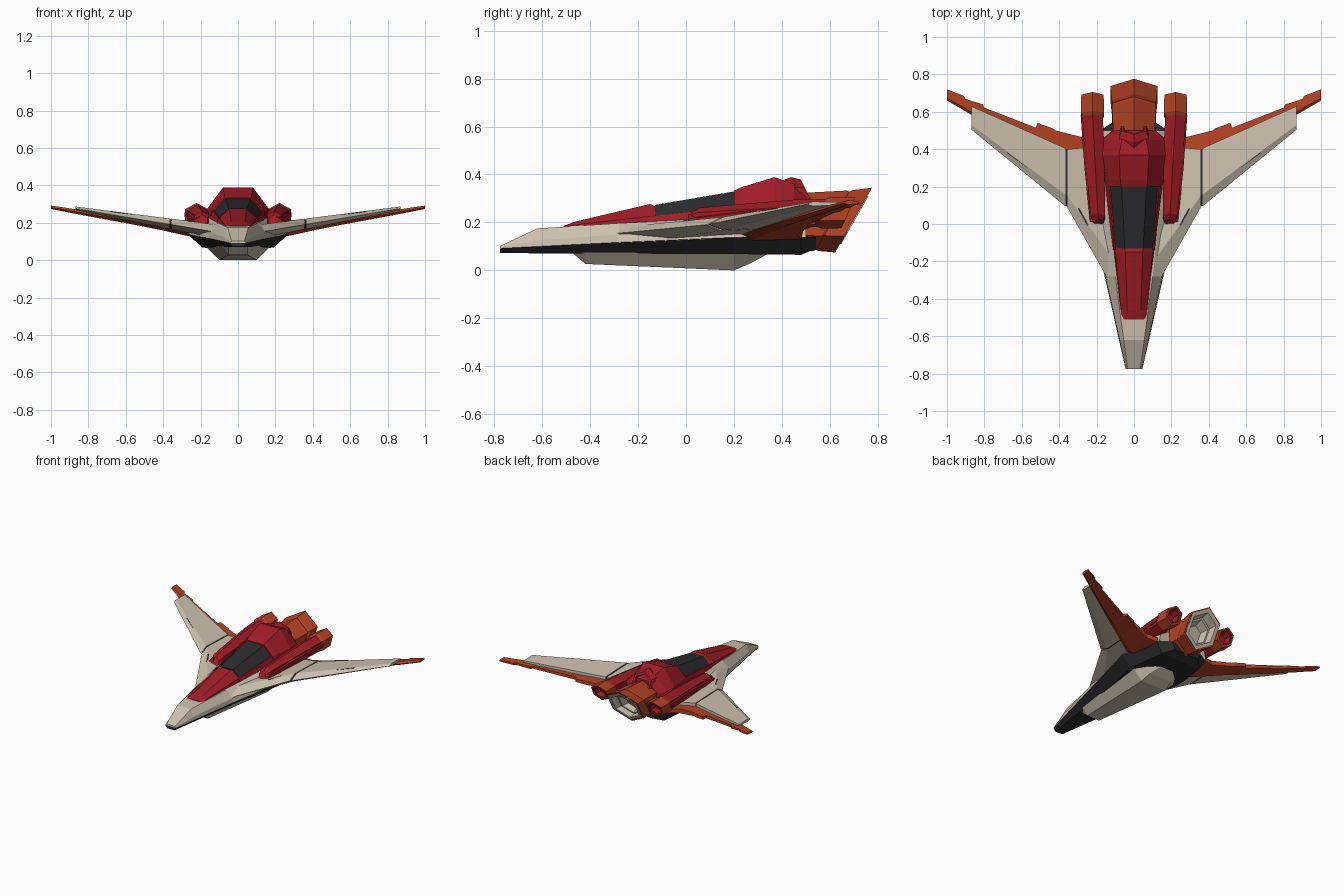
import bpy, bmesh, math

COLORS = {"beige": (.60, .53, .42), "red": (.36, .012, .02),
          "orange": (.46, .055, .018), "dark": (.025, .025, .028)}
MATS = {}
for n, c in COLORS.items():
    MATS[n] = bpy.data.materials.new(n)
    MATS[n].diffuse_color = (*c, 1)


def loft(name, rings, mat, caps=(True, True), mirror=False):
    """Skin a list of equal-length point rings."""
    bm = bmesh.new()
    vs = [[bm.verts.new(p) for p in r] for r in rings]
    n = len(rings[0])
    for a, b in zip(vs, vs[1:]):
        for i in range(n):
            j = (i + 1) % n
            bm.faces.new((a[i], a[j], b[j], b[i]))
    if caps[0]:
        bm.faces.new(vs[0])
    if caps[1]:
        bm.faces.new(vs[-1])
    bmesh.ops.recalc_face_normals(bm, faces=bm.faces[:])
    me = bpy.data.meshes.new(name)
    bm.to_mesh(me)
    bm.free()
    me.materials.append(MATS[mat])
    ob = bpy.data.objects.new(name, me)
    bpy.context.collection.objects.link(ob)
    if mirror:
        ob.modifiers.new("Mirror", 'MIRROR').use_mirror_merge = False
    return ob


def body(name, sections, mat):
    """Symmetric body from (y, [(x, z), ...]) half sections."""
    return loft(name, [[(x, y, z) for x, z in h] + [(-x, y, z) for x, z in reversed(h)]
                       for y, h in sections], mat)


def wing(name, stations, mat):
    """Mirrored wing from (x, y_lead, y_trail, z_bottom, z_top) stations."""
    rings = []
    for x, y0, y1, z0, z1 in stations:
        f = y0 + .2 * (y1 - y0)
        rings.append([(x, y0, z0 + .45 * (z1 - z0)), (x, f, z1), (x, y1, z1 - .15 * (z1 - z0)),
                      (x, y1, z0 + .25 * (z1 - z0)), (x, f, z0)])
    return loft(name, rings, mat, mirror=True)


def hexring(cx, cy, cz, r, slope=0):
    """Hexagon with a point on top; slope tilts it along y."""
    pts = []
    for i in range(6):
        a = math.pi / 2 + i * math.pi / 3
        dz = r * math.sin(a)
        pts.append((cx + r * math.cos(a) * 1.08, cy + slope * dz, cz + dz))
    return pts


# Hull: dark lower tub, beige upper shell, keel
body("lower_hull", [
    (-.775, [(.03, .072), (.045, .092)]),
    (-.28, [(.10, .07), (.157, .117)]),
    (.20, [(.19, .068), (.27, .138)]),
    (.48, [(.16, .065), (.21, .14)]),
    (.54, [(.10, .09), (.12, .14)])], "dark")
body("upper_hull", [
    (-.775, [(.044, .09), (.042, .096), (.034, .102)]),
    (-.62, [(.078, .10), (.076, .125), (.055, .175)]),
    (-.28, [(.155, .115), (.15, .15), (.10, .197)]),
    (.08, [(.24, .13), (.22, .175), (.14, .215)]),
    (.20, [(.265, .136), (.24, .185), (.15, .225)]),
    (.50, [(.20, .138), (.19, .19), (.13, .23)])], "beige")
body("keel", [
    (-.47, [(.05, .07), (.075, .078)]),
    (-.42, [(.05, .027), (.09, .075)]),
    (.20, [(.10, 0), (.175, .075)]),
    (.27, [(.09, .03), (.14, .08)]),
    (.34, [(.05, .068), (.08, .085)])], "beige")

# Red spine: nose cover, sill under glass, canopy, rear hump
body("nose_cover", [
    (-.51, [(.066, .15), (.066, .178), (.04, .186)]),
    (-.46, [(.074, .16), (.07, .19), (.036, .204)]),
    (-.15, [(.115, .18), (.10, .225), (.047, .277)]),
    (-.12, [(.118, .18), (.105, .225), (.05, .265)])], "red")
body("canopy_sill", [
    (-.14, [(.118, .18), (.105, .227)]),
    (.22, [(.16, .21), (.135, .268)])], "red")
body("canopy_glass", [
    (-.13, [(.103, .226), (.049, .273)]),
    (.23, [(.132, .266), (.068, .334)])], "dark")
body("rear_hump", [
    (.20, [(.158, .20), (.138, .266), (.07, .333)]),
    (.235, [(.165, .20), (.145, .27), (.073, .348)]),
    (.37, [(.18, .20), (.167, .272), (.08, .389)]),
    (.45, [(.175, .20), (.162, .265), (.065, .36)]),
    (.50, [(.12, .20), (.11, .26), (.05, .33)])], "red")

# Wings: beige panels, gap strip, orange underwing with stepped trailing edge
wing("inner_wing", [(.12, -.33, .42, .118, .19), (.355, .085, .40, .165, .222)], "beige")
wing("wing_gap_strip", [(.35, .09, .395, .168, .218), (.372, .10, .40, .171, .22)], "dark")
wing("outer_wing", [(.367, .095, .405, .167, .223), (.87, .505, .63, .268, .287)], "beige")
wing("under_wing", [
    (.18, .19, .49, .115, .17), (.28, .245, .465, .132, .185),
    (.42, .325, .50, .163, .205), (.43, .33, .51, .165, .206),
    (.515, .38, .54, .182, .217), (.525, .386, .515, .184, .219),
    (.80, .545, .622, .235, .262), (.81, .55, .64, .237, .263),
    (.90, .602, .668, .254, .277), (.91, .608, .685, .256, .279),
    (1.0, .66, .72, .274, .292)], "orange")
# Panel slits on the wing tops
for k, (x0, y0, x1, y1, z0, z1) in enumerate([
        (.57, .30, .68, .22 + .16, .246, .261), (.25, -.01, .30, .08, .207, .215)]):
    loft(f"wing_slit_{k + 1}", [[(x, y, z), (x - .006, y + .008, z), (x - .006, y + .008, z - .02),
                                 (x, y, z - .02)] for x, y, z in ((x0, y0, z0), (x1, y1, z1))],
         "dark", mirror=True)

# Main engine with slanted hexagonal mouth and beige liner
S = .57
loft("main_engine", [hexring(0, .38, .20, .095), hexring(0, .46, .205, .118, .2),
                     hexring(0, .60, .207, .126, S), hexring(0, .612, .207, .121, S),
                     hexring(0, .624, .208, .127, S), hexring(0, .699, .21, .135, S),
                     hexring(0, .699, .21, .122, S), hexring(0, .58, .205, .118, S)], "orange")
loft("main_nozzle", [hexring(0, .704, .21, .124, S), hexring(0, .704, .21, .10, S),
                     hexring(0, .65, .208, .09, S), hexring(0, .65, .208, .078, S),
                     hexring(0, .60, .206, .06, S)], "beige", (False, True))

# Side engines: red nacelle, orange shroud, red nozzle
loft("side_nacelle", [hexring(.19, .01, .213, .028, .5), hexring(.193, .04, .22, .042, .4),
                      hexring(.215, .45, .237, .058), hexring(.222, .59, .24, .058)],
     "red", mirror=True)
loft("nacelle_fairing", [[(x, y, z), (x + .03, y, z - .02), (x + .03, y, z - .045), (x - .01, y, z - .05)]
                         for x, y, z in ((.205, .01, .235), (.235, .30, .268), (.255, .58, .275))],
     "red", mirror=True)
loft("side_shroud", [hexring(.222, .56, .24, .055, .3), hexring(.222, .585, .24, .066, .3),
                     hexring(.222, .677, .24, .064, .45), hexring(.222, .677, .24, .052, .45),
                     hexring(.222, .62, .24, .048, .45)], "orange", mirror=True)
loft("side_nozzle", [hexring(.222, .67, .24, .053, .45), hexring(.222, .67, .24, .043, .45),
                     hexring(.222, .63, .24, .03, .45)], "red", (False, True), True)

# Upper thruster behind the hump, tilted upward
T = -.5
loft("top_thruster", [hexring(0, .40, .29, .07, T), hexring(0, .48, .305, .084, T),
                      hexring(0, .515, .307, .072, T), hexring(0, .515, .307, .058, T),
                      hexring(0, .49, .302, .05, T)], "red")
